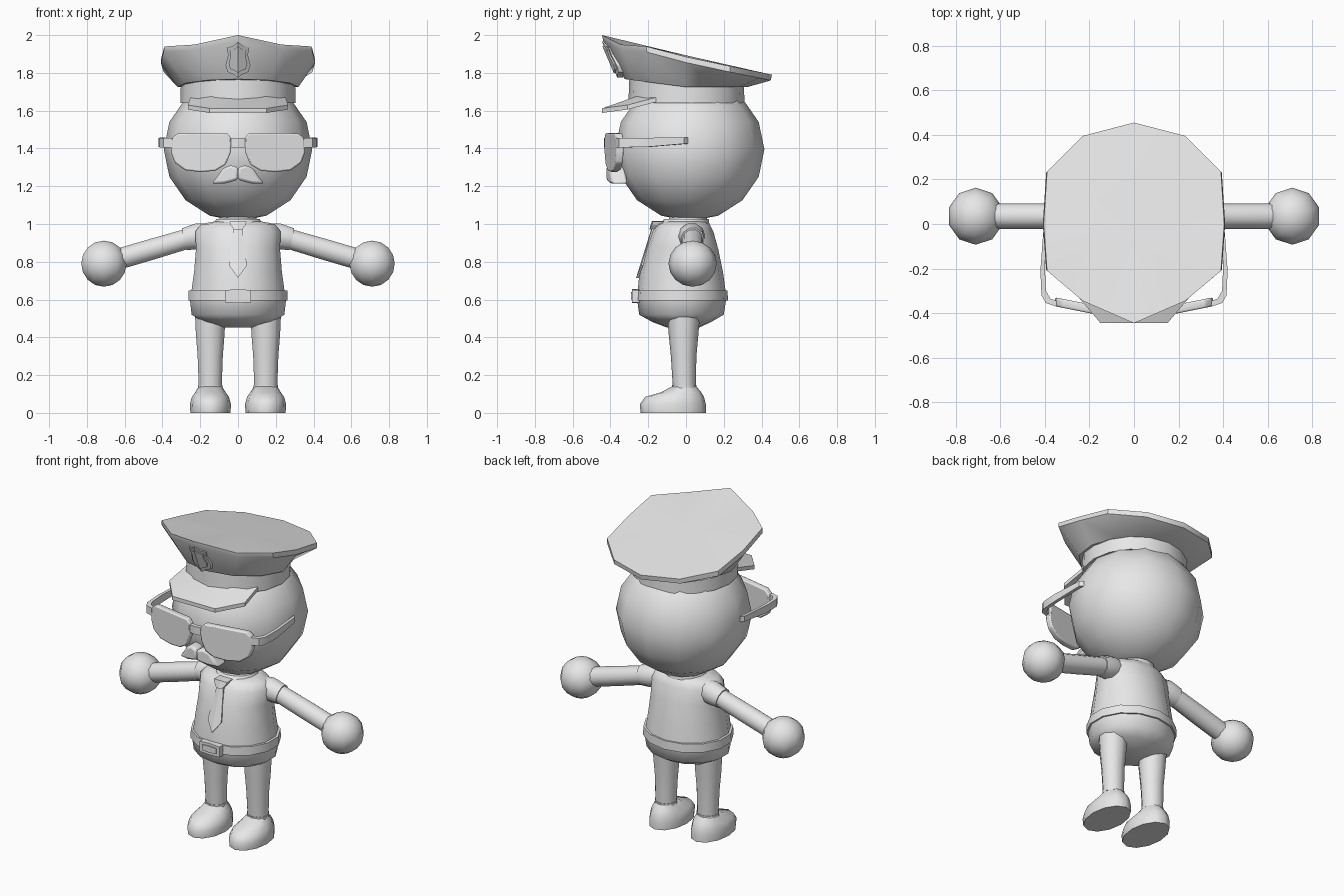
import bpy, bmesh, math
from mathutils import Vector

if "Cube" in bpy.data.objects:
    bpy.data.objects.remove(bpy.data.objects["Cube"])

grey = bpy.data.materials.new("plain_grey")
grey.diffuse_color = (0.8, 0.8, 0.8, 1)
grey.use_nodes = True
grey.node_tree.nodes["Principled BSDF"].inputs["Base Color"].default_value = grey.diffuse_color


def finish(name, bm, smooth=40, mirror=False, bevel=0):
    bmesh.ops.recalc_face_normals(bm, faces=bm.faces)
    me = bpy.data.meshes.new(name)
    bm.to_mesh(me)
    bm.free()
    me.materials.append(grey)
    ob = bpy.data.objects.new(name, me)
    bpy.context.collection.objects.link(ob)
    bpy.ops.object.select_all(action='DESELECT')
    ob.select_set(True)
    bpy.context.view_layer.objects.active = ob
    if smooth:
        bpy.ops.object.shade_smooth_by_angle(angle=math.radians(smooth))
    if bevel:
        b = ob.modifiers.new("bevel", 'BEVEL')
        b.width, b.segments = bevel, 2
    if mirror:
        ob.modifiers.new("mirror", 'MIRROR')
    return ob


def skin(name, rings, cap=True, **kw):
    """Bridge equal-length rings of points and close both ends."""
    bm = bmesh.new()
    vs = [[bm.verts.new(p) for p in r] for r in rings]
    n = len(vs[0])
    for a, b in zip(vs, vs[1:]):
        for i in range(n):
            j = (i + 1) % n
            bm.faces.new((a[i], a[j], b[j], b[i]))
    if cap:
        bm.faces.new(vs[0])
        bm.faces.new(vs[-1])
    return finish(name, bm, **kw)


def loft(name, rows, n=14, cx=0, **kw):
    """Stack ellipses given as (z, half width, front y, back y)."""
    rings = []
    for z, rx, yf, yb in rows:
        rings.append([(cx + rx * math.sin(t), (yf + yb) / 2 - (yb - yf) / 2 * math.cos(t), z)
                      for t in (2 * math.pi * i / n for i in range(n))])
    return skin(name, rings, **kw)


def tube(name, pts, radii, n=10, **kw):
    """Round tube along a path."""
    pts = [Vector(p) for p in pts]
    rings = []
    for i, (p, r) in enumerate(zip(pts, radii)):
        d = (pts[min(i + 1, len(pts) - 1)] - pts[max(i - 1, 0)]).normalized()
        u = d.cross(Vector((0, 0, 1))).normalized()
        v = d.cross(u)
        rings.append([p + r * (math.cos(t) * u + math.sin(t) * v)
                      for t in (2 * math.pi * k / n for k in range(n))])
    return skin(name, rings, **kw)


def plate(name, outline, y, thick, **kw):
    """Front-facing outline in x, z, laid on the surface y(x, z)."""
    return skin(name, [[(x, y(x, z) + d, z) for x, z in outline] for d in (0, thick)], **kw)


def ball(name, c, r, seg, rings, **kw):
    bm = bmesh.new()
    bmesh.ops.create_uvsphere(bm, u_segments=seg, v_segments=rings, radius=1)
    for v in bm.verts:
        v.co = Vector(c) + Vector(a * b for a, b in zip(v.co, r))
    return finish(name, bm, **kw)


# Head and neck
ball("head", (0, 0.02, 1.395), (0.393, 0.395, 0.38), 12, 8, smooth=60)
loft("neck", [(0.98, .1, -.09, .11), (1.06, .1, -.09, .11)])

# Cap crown: tilted rim, thin lip, wall tapering to the band
half = [(0, -.445, 2.0), (.23, -.345, 1.95), (.39, -.21, 1.94), (.405, 0, 1.885),
        (.39, .235, 1.835), (.23, .395, 1.803), (0, .455, 1.79)]
rim = half + [(-x, y, z) for x, y, z in half[-2:0:-1]]
lip = [(x * 1.01, y * .985, z - .03) for x, y, z in rim]
foot = []
for i in range(12):
    t = math.pi * i / 6
    y = -.325 * math.cos(t)
    foot.append((.32 * math.sin(t), y, 1.725 + max(0, -y) * .13))
bm = bmesh.new()
rows = [[bm.verts.new(p) for p in r] for r in (rim, lip, foot)]
top = bm.verts.new((0, 0, 1.893))
for i in range(12):
    j = (i + 1) % 12
    bm.faces.new((rows[0][i], rows[0][j], top))
    for a, b in zip(rows, rows[1:]):
        bm.faces.new((a[i], a[j], b[j], b[i]))
bm.faces.new(rows[2])
finish("cap_crown", bm, smooth=35)
loft("cap_band", [(1.64, .305, -.305, .31), (1.77, .302, -.3, .305)], n=16)

# Cap visor: sloping bent sheet
inner = [(-.25, -.14, 1.675), (-.14, -.25, 1.68), (.14, -.25, 1.68), (.25, -.14, 1.675)]
outer = [(-.265, -.31, 1.63), (-.15, -.445, 1.612), (.15, -.445, 1.612), (.265, -.31, 1.63)]
bm = bmesh.new()
grid = [[[bm.verts.new((x, y, z - d)) for x, y, z in r] for r in (inner, outer)] for d in (0, .024)]
(ti, to), (bi, bo) = grid
for i in range(3):
    for a, b in ((ti, to), (bi, bo), (to, bo), (ti, bi)):
        bm.faces.new((a[i], a[i + 1], b[i + 1], b[i]))
for i in (0, 3):
    bm.faces.new((ti[i], to[i], bo[i], bi[i]))
finish("cap_visor", bm, smooth=25)

# Shield badge on the crown front: border plate plus raised middle
shield = [(0, 1.965), (.03, 1.94), (.06, 1.935), (.052, 1.895), (.066, 1.84), (.055, 1.805),
          (.02, 1.79), (0, 1.775)]
wall = lambda x, z: -.362 - .425 * (z - 1.77) + .38 * x
plate("badge", shield, wall, .03, mirror=True, smooth=0)
plate("badge_center", [(x * .75, 1.87 + (z - 1.87) * .75) for x, z in shield],
      lambda x, z: wall(x, z) - .008, .02, mirror=True, smooth=0)

# Sunglasses: swept-back lenses, bridge, temples
lens = [(.035, 1.455), (.06, 1.483), (.32, 1.48), (.35, 1.455), (.355, 1.38), (.335, 1.325),
        (.28, 1.285), (.2, 1.275), (.12, 1.282), (.065, 1.315), (.038, 1.38)]
plate("lens", lens, lambda x, z: -.44 + .2 * x, .04, mirror=True, bevel=.008)
plate("glasses_bridge", [(0, 1.455), (.05, 1.455), (.05, 1.405), (0, 1.405)],
      lambda x, z: -.435 + .2 * x, .025, mirror=True, smooth=0)
path = [(.34, -.36, 1.43), (.385, -.345, 1.43), (.405, -.31, 1.43), (.41, -.2, 1.432), (.395, 0, 1.435)]
skin("glasses_temple", [[(x + a, y + b, z + c) for a, b, c in
                         ((-.01, .01, -h), (.01, -.01, -h), (.01, -.01, .024), (-.01, .01, .024))]
                        for (x, y, z), h in zip(path, (.024, .024, .024, .024, .01))],
     mirror=True, smooth=30)

# Moustache
plate("moustache", [(0, 1.3), (.04, 1.312), (.08, 1.295), (.11, 1.25), (.14, 1.213), (.07, 1.215),
                    (.03, 1.225), (0, 1.235)],
      lambda x, z: -.425 + .25 * x, .085, mirror=True, bevel=.014)

# Shirt, collar, belt, trousers
loft("shirt", [(1.015, .12, -.11, .11), (1.0, .2, -.15, .125), (.96, .232, -.18, .145),
               (.87, .228, -.213, .17), (.75, .238, -.245, .195), (.63, .255, -.258, .212)], smooth=60)
loft("collar", [(.99, .135, -.145, .125), (1.027, .118, -.115, .12)])
loft("belt", [(.594, .27, -.268, .222), (.648, .268, -.266, .22)], smooth=35)
loft("trouser_seat", [(.61, .262, -.26, .214), (.52, .252, -.248, .2), (.482, .19, -.18, .135),
                      (.452, .08, -.1, .07)], smooth=60)
plate("belt_buckle", [(0, .655), (.07, .65), (.07, .585), (0, .582)],
      lambda x, z: -.285, .04, mirror=True, smooth=0)
plate("buckle_center", [(0, .64), (.05, .636), (.05, .602), (0, .6)],
      lambda x, z: -.292, .02, mirror=True, smooth=0)

# Tie blade and knot
front = lambda x, z: -.185 - .31 * (.97 - z) + .15 * x
plate("tie_blade", [(0, .985), (.022, .985), (.047, .78), (0, .715)], front, .03, mirror=True, smooth=0)
plate("tie_knot", [(0, 1.015), (.045, 1.012), (.04, .995), (.022, .972), (0, .97)],
      lambda x, z: front(x, z) - .01, .06, mirror=True, smooth=0)

# Sleeves, arms, hands
tube("sleeve", [(.14, .02, .945), (.21, .03, .935), (.283, .035, .92)], (.06, .072, .062),
     mirror=True, smooth=50)
tube("arm", [(.24, .035, .93), (.45, .035, .868), (.64, .035, .812)], (.055, .058, .058),
     mirror=True, smooth=50)
ball("hand", (.71, .035, .79), (.126, .128, .122), 10, 8, mirror=True, smooth=60)

# Legs, cuffs, shoes
loft("leg", [(.53, .085, -.1, .075), (.42, .08, -.092, .066), (.3, .07, -.08, .055),
             (.14, .064, -.07, .052)], n=10, cx=.147, mirror=True, smooth=50)
loft("trouser_cuff", [(.132, .068, -.074, .056), (.148, .068, -.074, .056)], n=10, cx=.147, mirror=True)
loft("shoe", [(0, .106, -.24, .105), (.045, .109, -.245, .105), (.085, .098, -.215, .095),
              (.11, .08, -.13, .08), (.14, .062, -.075, .055)], n=12, cx=.146, mirror=True, smooth=50)
